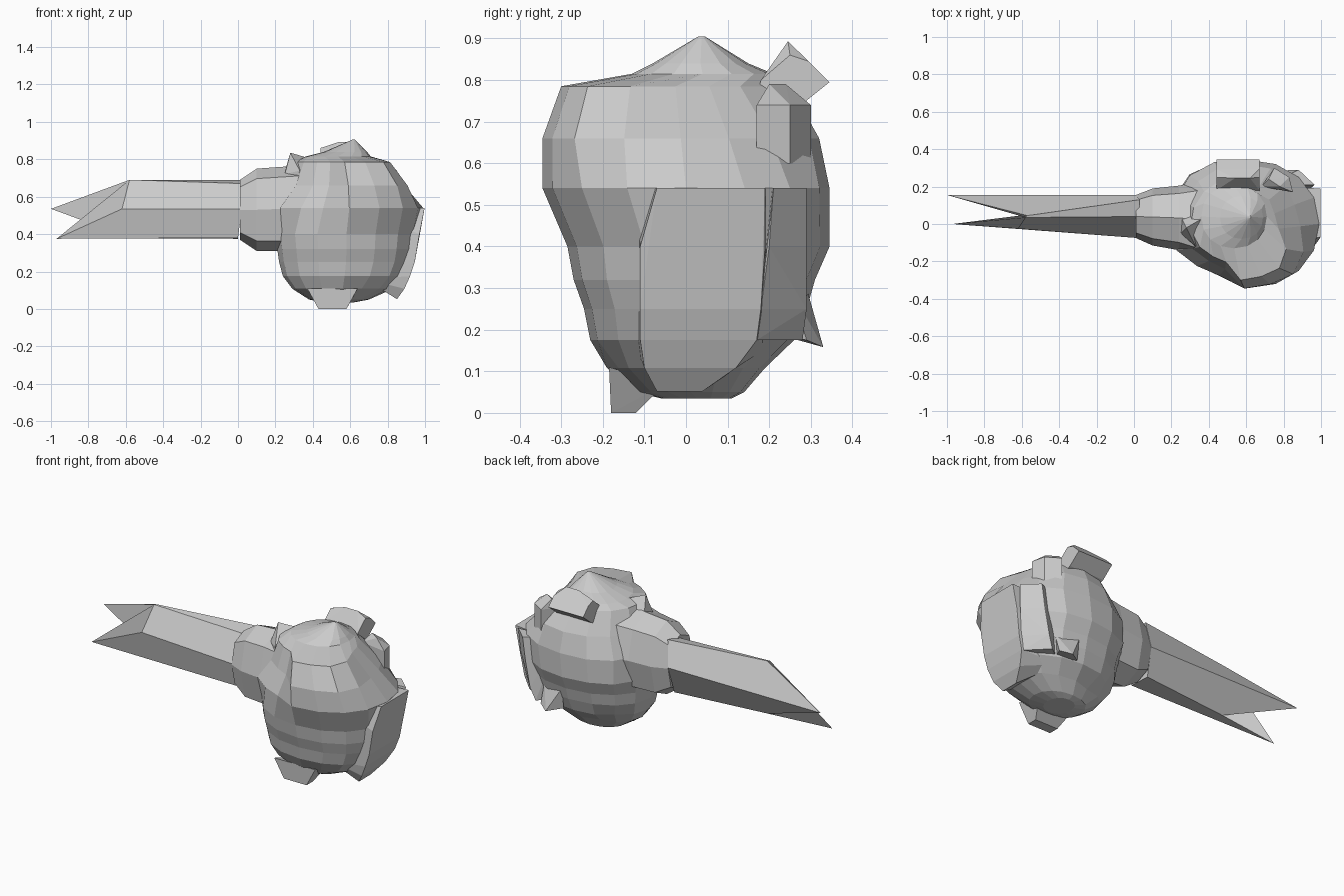
import bpy, bmesh
from math import cos, sin, pi

SIDES = 16


def new_object(name, bm):
    bmesh.ops.recalc_face_normals(bm, faces=bm.faces)
    me = bpy.data.meshes.new(name)
    bm.to_mesh(me)
    bm.free()
    ob = bpy.data.objects.new(name, me)
    bpy.context.collection.objects.link(ob)
    return ob


def loft(name, rings):
    bm = bmesh.new()
    rows = [[bm.verts.new(p) for p in r] for r in rings]
    n = len(rows[0])
    for a, b in zip(rows, rows[1:]):
        for i in range(n):
            j = (i + 1) % n
            bm.faces.new((a[i], a[j], b[j], b[i]))
    bm.faces.new(rows[0])
    bm.faces.new(rows[-1])
    return new_object(name, bm)


def hull(name, pts):
    bm = bmesh.new()
    for p in pts:
        bm.verts.new(p)
    bmesh.ops.convex_hull(bm, input=bm.verts)
    loose = [v for v in bm.verts if not v.link_faces]
    bmesh.ops.delete(bm, geom=loose, context='VERTS')
    return new_object(name, bm)


def spow(v, e):
    return (abs(v) ** e) * (1 if v > 0 else -1)


# Faceted body: z, x min, x max, y min, y max
levels = [
    (.035, .46, .62, -.06, .11), (.05, .38, .70, -.12, .14),
    (.108, .29, .83, -.19, .19), (.175, .24, .90, -.23, .26),
    (.25, .22, .935, -.245, .29), (.32, .21, .95, -.27, .31),
    (.40, .20, .96, -.285, .345), (.54, .20, .99, -.345, .345),
    (.66, .25, .93, -.345, .32), (.785, .30, .84, -.30, .25),
    (.815, .36, .71, -.13, .21), (.84, .46, .69, -.08, .15),
    (.905, .612, .625, .03, .045)]
# Local dents and bulges: (level, side) -> radius factor
dents = {(7, 10): .9, (7, 11): .86, (8, 9): .88, (8, 10): .77, (8, 11): .74,
         (9, 9): .87, (9, 10): .75, (9, 11): .7, (8, 0): .88, (8, 1): .85,
         (8, 2): .9, (9, 0): .75, (9, 1): .72, (9, 2): .78, (9, 3): .85,
         (2, 13): .92, (3, 6): .92, (2, 5): .9, (8, 14): 1.06, (9, 14): 1.06,
         (9, 15): .97, (7, 5): 1.03, (7, 6): 1.04, (6, 6): 1.03}
rings = []
for li, (z, x0, x1, y0, y1) in enumerate(levels):
    ring = []
    for k in range(SIDES):
        t = 2 * pi * k / SIDES
        f = dents.get((li, k), 1)
        ring.append(((x0 + x1) / 2 + (x1 - x0) / 2 * f * spow(cos(t), .93),
                     (y0 + y1) / 2 + (y1 - y0) / 2 * f * spow(sin(t), .93), z))
    rings.append(ring)
loft("faceted_body", rings)

# Lumps on the upper back and side
hull("back_top_lump", [(x, y, z) for x in (.44, .67) for y, z in
     ((.18, .80), (.25, .86), (.295, .845), (.345, .795), (.27, .735), (.15, .68))]
     + [(.54, .245, .893), (.62, .245, .893)])
hull("back_right_lump", [(x, y, z) for x, y in ((.85, .17), (.83, .25), (.75, .30), (.68, .2))
     for z in (.60, .74)] + [(.78, .2, .79), (.72, .24, .79)])
hull("left_top_spike", [(.28, -.02, .835), (.25, -.05, .72), (.33, -.12, .74),
                        (.24, .06, .70), (.40, .05, .80), (.30, -.1, .60)])

# Outer panel on the right that reaches below the body
panel = [(.998, .54, -.07, .19), (.97, .40, -.11, .19), (.945, .25, -.11, .18),
         (.92, .175, -.11, .17), (.89, .108, -.10, .12), (.85, .052, -.07, .04)]
hull("right_panel", [(x, y, z) for x, z, y0, y1 in panel for y in (y0, y1)]
     + [(.68, y, z) for y in (-.12, .2) for z in (.16, .52)])
hull("right_back_panel", [(.965, .21, .54), (.955, .2, .40), (.93, .18, .25), (.91, .17, .175),
                          (.88, .29, .54), (.86, .29, .40), (.83, .29, .25), (.80, .28, .175),
                          (.7, .2, .54), (.68, .18, .2)])

# Lumps underneath
hull("bottom_nub", [(.43, -.18, 0), (.58, -.18, 0), (.43, -.12, 0), (.58, -.12, 0),
                    (.37, -.185, .11), (.64, -.185, .11), (.40, -.05, .07), (.62, -.05, .07)])
hull("bottom_back_lump", [(.70, .33, .158), (.76, .29, .175), (.62, .27, .175),
                          (.76, .25, .30), (.62, .29, .30), (.7, .18, .2)])


# Collar between body and handle
def collar(x, y0, y1, z0, z1):
    c, r = ((y0 + y1) / 2, (z0 + z1) / 2), ((y1 - y0) / 2, (z1 - z0) / 2)
    return [(x, c[0] + r[0] * spow(cos(2 * pi * k / 8), .8),
             c[1] + r[1] * spow(sin(2 * pi * k / 8), .8)) for k in range(8)]


loft("collar", [collar(.40, -.20, .24, .29, .775), collar(.24, -.14, .205, .31, .76),
                collar(.10, -.115, .19, .31, .75), collar(.01, -.075, .155, .37, .69)])

# Forked handle, cut back unevenly at its end
root = [(.03, .13, .69), (.03, .04, .67), (.02, -.075, .535),
        (.0, -.02, .38), (.0, .11, .375), (.01, .155, .535)]
tip = [(-.57, .045, .69), (-.58, .035, .69), (-.62, -.025, .535),
       (-.97, .0, .375), (-.57, .05, .378), (-1.0, .155, .535)]
loft("forked_handle", [root, tip])
